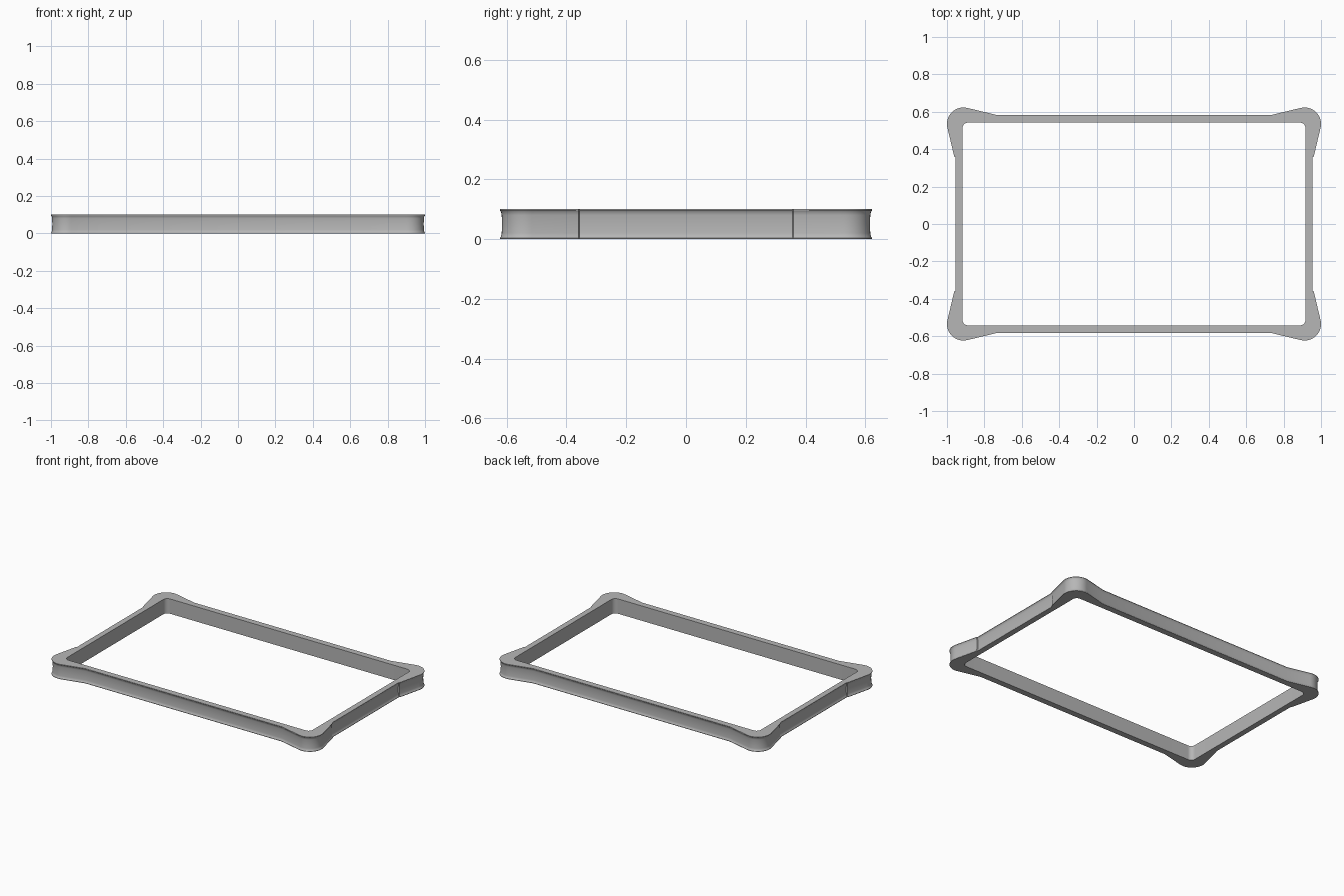
import bpy
import math
from mathutils import Vector

if "Cube" in bpy.data.objects:
    bpy.data.objects.remove(bpy.data.objects["Cube"])

HEIGHT = 0.1
STEPS = 14


def arc(centre, radius, a0, a1):
    return [centre + radius * Vector((math.cos(a), math.sin(a)))
            for a in (a0 + (a1 - a0) * i / STEPS for i in range(STEPS + 1))]


def tangent_angle(point, centre, radius, side):
    d = point - centre
    return math.atan2(d.y, d.x) + side * math.acos(radius / d.length)


def mirror_round(quarter):
    """Mirror one corner into a full counter-clockwise loop."""
    flip = lambda pts, sx, sy: [Vector((p.x * sx, p.y * sy)) for p in pts]
    back = quarter[::-1]
    return (quarter + flip(back, -1, 1) + flip(quarter, -1, -1)
            + flip(back, 1, -1))


def outer_loop(inset):
    """Slim bars with a flared, rounded bumper at each corner."""
    centre, radius = Vector((0.912, 0.535)), 0.088 - inset
    side = Vector((0.961 - inset, 0.36))
    end = Vector((0.735, 0.583 - inset))
    a0 = tangent_angle(side, centre, radius, 1)
    a1 = tangent_angle(end, centre, radius, -1) % math.tau
    return mirror_round([Vector((0.955 - inset, 0.357)), side]
                        + arc(centre, radius, a0, a1) + [end])


def inner_loop():
    """Plain opening with small rounded corners."""
    r = 0.03
    centre = Vector((0.917 - r, 0.542 - r))
    return mirror_round([Vector((0.917, 0.357)), Vector((0.917, 0.36))]
                        + arc(centre, r, 0, math.pi / 2)
                        + [Vector((0.735, 0.542))])


# Wall section: shallow cove between thin top and bottom lips
section = [(0, 0), (0, 0.004), (0.004, 0.009), (0.006, 0.02),
           (0.007, HEIGHT / 2)]
section += [(d, HEIGHT - z) for d, z in section[-2::-1]]
rings = [(inner_loop(), 0)]
rings += [(outer_loop(d), z) for d, z in section]
rings += [(inner_loop(), HEIGHT)]

# Join the rings into a closed frame
n, m = len(rings[0][0]), len(rings)
verts = [(p.x, p.y, z) for loop, z in rings for p in loop]
faces = [(r * n + i, r * n + (i + 1) % n,
          (r + 1) % m * n + (i + 1) % n, (r + 1) % m * n + i)
         for r in range(m) for i in range(n)]
mesh = bpy.data.meshes.new("bumper_frame")
mesh.from_pydata(verts, [], faces)
mesh.update()
frame = bpy.data.objects.new("bumper_frame", mesh)
bpy.context.collection.objects.link(frame)

# Grey plastic
grey = bpy.data.materials.new("grey_plastic")
grey.use_nodes = True
colour = (0.47, 0.47, 0.47, 1)
grey.diffuse_color = colour
grey.node_tree.nodes["Principled BSDF"].inputs["Base Color"].default_value = colour
mesh.materials.append(grey)

bpy.ops.object.select_all(action='DESELECT')
frame.select_set(True)
bpy.context.view_layer.objects.active = frame
bpy.ops.object.shade_smooth_by_angle(angle=math.radians(30))
